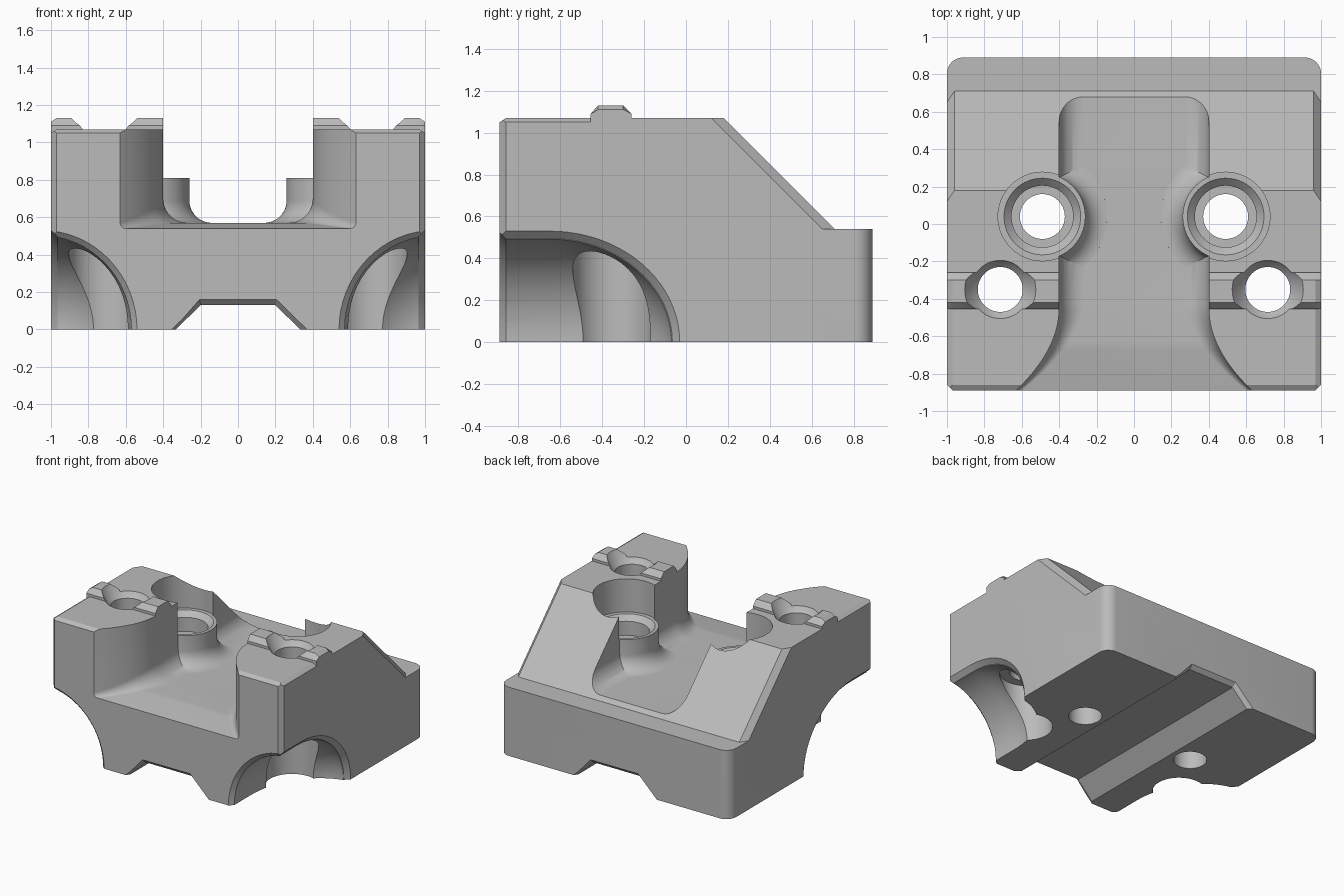
import bpy, bmesh
from math import sin, cos, pi, radians

cube = bpy.data.objects.get("Cube")
if cube:
    bpy.data.objects.remove(cube, do_unlink=True)

GREY = (0.5, 0.5, 0.5, 1)
mat = bpy.data.materials.new("satin grey")
mat.use_nodes = True
mat.diffuse_color = GREY
mat.node_tree.nodes["Principled BSDF"].inputs["Base Color"].default_value = GREY


def loft(name, sections):
    """Closed solid through a list of equally sized point loops."""
    bm = bmesh.new()
    loops = [[bm.verts.new(p) for p in s] for s in sections]
    n = len(loops[0])
    for a, b in zip(loops, loops[1:]):
        for i in range(n):
            j = (i + 1) % n
            bm.faces.new((a[i], a[j], b[j], b[i]))
    bm.faces.new(loops[0])
    bm.faces.new(loops[-1])
    bmesh.ops.recalc_face_normals(bm, faces=bm.faces)
    mesh = bpy.data.meshes.new(name)
    bm.to_mesh(mesh)
    bm.free()
    mesh.materials.append(mat)
    obj = bpy.data.objects.new(name, mesh)
    bpy.context.collection.objects.link(obj)
    return obj


def lathe(name, x, y, profile, n=64):
    return loft(name, [[(x + r * cos(2 * pi * i / n), y + r * sin(2 * pi * i / n), z)
                        for i in range(n)] for r, z in profile])


def along_x(name, profile, x0, x1):
    return loft(name, [[(x, y, z) for y, z in profile] for x in (x0, x1)])


def arc(cx, cy, rx, ry, a0, a1, n=12):
    angles = [radians(a0 + (a1 - a0) * i / n) for i in range(n + 1)]
    return [(cx + rx * cos(a), cy + ry * sin(a)) for a in angles]


# Main block: plan outline with rounded back corners and chamfered front ones
half = [(0.97, -0.89), (1, -0.86)] + arc(0.915, 0.805, 0.085, 0.085, 0, 90, 8)
plan = half + [(-x, y) for x, y in reversed(half)]
block = loft("mounting_block", [[(x, y, z) for x, y in plan] for z in (0, 1.07)])


def combine(tool, operation="DIFFERENCE"):
    tool.hide_render = True
    bpy.context.view_layer.objects.active = block
    mod = block.modifiers.new(tool.name, "BOOLEAN")
    mod.operation, mod.object, mod.solver = operation, tool, "EXACT"
    bpy.ops.object.modifier_apply(modifier=mod.name)
    bpy.data.objects.remove(tool, do_unlink=True)


# Sloped back with chamfered sides, leaving the low rear ledge
combine(loft("back_slope", [
    [(x, 0.71 - d, 0.54), (x, -0.05 - d, 1.3), (x, 1.2, 1.3), (x, 1.2, 0.54)]
    for x, d in ((-1.08, 0.18), (-0.96, 0), (0.96, 0), (1.08, 0.18))]))

# Front top edge chamfer
combine(along_x("front_chamfer", [(-0.95, 1.01), (-0.83, 1.09), (-0.95, 1.09)], -1.1, 1.1))

# Side top chamfers and raised bars
for s in (1, -1):
    edge = [(1.06, 1.01), (0.94, 1.09), (1.06, 1.09)]
    combine(loft("side_chamfer", [[(s * x, y, z) for x, z in edge] for y in (-0.95, -0.4)]))
for s in (1, -1):
    combine(loft("raised_bar", [
        [(s * x, y, z) for y, z in ((-0.455, 0.95), (-0.455, 1.09), (-0.42, top),
                                    (-0.3, top), (-0.26, 1.09), (-0.26, 0.95))]
        for x, top in ((0.35, 1.13), (0.97, 1.13), (1, 1.11))]), "UNION")

# Central channel, flaring towards the front
sections = []
for i in range(25):
    y = -0.95 + 0.025 * i if i < 24 else 1.1
    t = max(0, (-0.45 - y) / 0.44)
    w = 0.4 + 0.23 * t * t
    r = 0.13 - 0.1 * min(1, t)
    floor = 0.57 - 0.03 * max(0, (-0.65 - y) / 0.24)
    right = [(w, 1.4)] + arc(w - r, floor + r, r, r, 0, -90, 10)
    sections.append([(x, y, z) for x, z in right + [(-x, z) for x, z in reversed(right)]])
combine(loft("channel", sections))

# Bolt bosses with a flared foot, then their pockets and stepped bores
for s in (1, -1):
    foot = arc(0.35, 0.69, 0.12, 0.12, 180, 268, 10)
    combine(lathe("bolt_boss", s * 0.49, 0.04, [(0.23, 0.83)] + foot + [(0.36, 0.4)]), "UNION")
for s in (1, -1):
    combine(lathe("bolt_bore", s * 0.49, 0.04, [
        (0.12, -0.1), (0.12, 0.66), (0.165, 0.66), (0.165, 0.77),
        (0.205, 0.81), (0.237, 0.81), (0.237, 1.4)]))

# Lower corner arches: a half tunnel from the front with a domed end
CX, CY = 1.05, -0.65


def ring(s, y, rx, rz, n=64):
    return [(s * (CX + rx * cos(2 * pi * i / n)), y, rz * sin(2 * pi * i / n)) for i in range(n)]


def side_arch(s, x, ry, rz):
    outline = [(-1.2, -rz)] + arc(CY, 0, ry, rz, -90, 90, 40) + [(-1.2, rz)]
    return [(s * x, y, z) for y, z in outline]


for s in (1, -1):
    dome = [ring(s, CY + 0.59 * sin(a), 0.48 * cos(a), 0.5 * cos(a))
            for a in (radians(4.4 * i) for i in range(21))]
    combine(loft("corner_arch", [ring(s, -1.1, 0.48, 0.5)] + dome))
    combine(loft("front_rim", [ring(s, -0.925, 0.545, 0.565), ring(s, -0.855, 0.475, 0.495)]))
    combine(loft("side_rim", [side_arch(s, 1.035, 0.655, 0.565),
                              side_arch(s, 0.965, 0.585, 0.495)]))

# Front screw holes: wide relief below, countersink through the bars above
for s in (1, -1):
    combine(lathe("screw_hole", s * 0.715, -0.35, [
        (0.19, -0.1), (0.19, 0.45), (0.12, 0.45), (0.12, 1.03), (0.15, 1.06), (0.213, 1.17)]))

# Trapezoid groove under the block with chamfered ends
groove = []
for y, g in ((-0.95, 0.09), (-0.86, 0), (0.86, 0), (0.95, 0.09)):
    low, top = 0.435 + 0.7 * g, 0.2 + 0.2 * g
    groove.append([(-low, y, -0.1), (-top, y, 0.13 + g), (top, y, 0.13 + g), (low, y, -0.1)])
combine(loft("bottom_groove", groove))

# Smooth curved walls, keep machined edges sharp
bpy.ops.object.select_all(action="DESELECT")
block.select_set(True)
bpy.context.view_layer.objects.active = block
bpy.ops.object.shade_smooth_by_angle(angle=radians(25))
